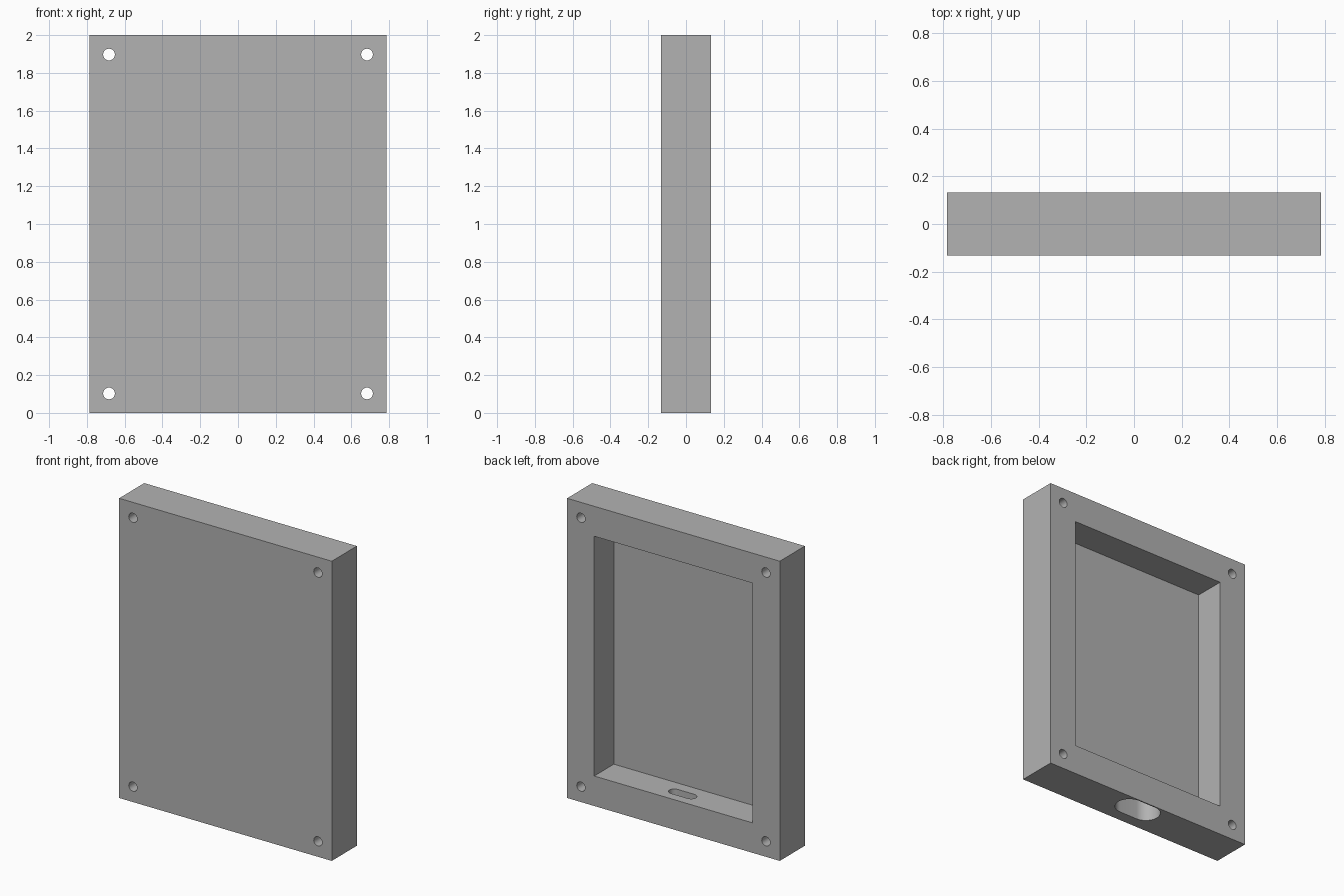
import bpy
import bmesh
import math
from mathutils import Matrix

W, D, H = 1.57, 0.265, 2.0      # outer size
RIM = 0.2                       # width of the frame around the pocket
PANEL = 0.058                   # thickness of the front panel
SLOT_Y = 0.035                  # centre line of the cable slot

cube = bpy.data.objects.get("Cube")
if cube:
    bpy.data.objects.remove(cube, do_unlink=True)

grey = bpy.data.materials.new("plain_grey")
grey.use_nodes = True
colour = (0.448, 0.448, 0.448, 1)
grey.diffuse_color = colour
grey.node_tree.nodes["Principled BSDF"].inputs["Base Color"].default_value = colour


def box(name, lo, hi):
    """Axis-aligned box between two corners."""
    bm = bmesh.new()
    size = [b - a for a, b in zip(lo, hi)]
    mid = [(a + b) / 2 for a, b in zip(lo, hi)]
    bmesh.ops.create_cube(bm, size=1, matrix=Matrix.Translation(mid) @ Matrix.Diagonal((*size, 1)))
    return finish(name, bm)


def slot(name, half, radius, z0, z1, steps=24):
    """Upright prism with a round-ended outline along x."""
    bm = bmesh.new()
    ring = []
    for side in (1, -1):
        for i in range(steps + 1):
            a = math.pi * (i / steps - 0.5)
            x = side * (half + radius * math.cos(a))
            y = side * radius * math.sin(a)
            ring.append(bm.verts.new((x, SLOT_Y + y, z0)))
    base = bm.faces.new(ring)
    top = bmesh.ops.extrude_face_region(bm, geom=[base])["geom"]
    verts = [v for v in top if isinstance(v, bmesh.types.BMVert)]
    bmesh.ops.translate(bm, verts=verts, vec=(0, 0, z1 - z0))
    bmesh.ops.recalc_face_normals(bm, faces=bm.faces)
    return finish(name, bm)


def drill(name, x, z, radius):
    """Cylinder through the full depth."""
    bm = bmesh.new()
    place = Matrix.Translation((x, 0, z)) @ Matrix.Rotation(math.pi / 2, 4, "X")
    bmesh.ops.create_cone(bm, cap_ends=True, segments=40, radius1=radius, radius2=radius,
                          depth=D * 2, matrix=place)
    return finish(name, bm)


def finish(name, bm):
    mesh = bpy.data.meshes.new(name)
    bm.to_mesh(mesh)
    bm.free()
    mesh.materials.append(grey)
    obj = bpy.data.objects.new(name, mesh)
    bpy.context.collection.objects.link(obj)
    return obj


# Solid slab that becomes the shallow tray
tray = box("wall_tray", (-W / 2, -D / 2, 0), (W / 2, D / 2, H))

# Back pocket, stepped cable slot in the bottom rim, corner screw holes
cutters = [
    box("pocket_cutter", (-W / 2 + RIM, -D / 2 + PANEL, RIM), (W / 2 - RIM, D, H - RIM)),
    slot("outer_slot_cutter", 0.066, 0.09, -0.1, 0.155),
    slot("inner_slot_cutter", 0.062, 0.035, 0.1, RIM + 0.1),
]
for x in (-0.683, 0.683):
    for z in (0.103, H - 0.103):
        cutters.append(drill("screw_hole_cutter", x, z, 0.031))

# Apply the cuts and drop the cutters
bpy.context.view_layer.objects.active = tray
for cutter in cutters:
    cutter.hide_render = True
    cut = tray.modifiers.new("cut", "BOOLEAN")
    cut.operation = "DIFFERENCE"
    cut.solver = "EXACT"
    cut.object = cutter
    bpy.ops.object.modifier_apply(modifier=cut.name)
    bpy.data.objects.remove(cutter, do_unlink=True)

# Smooth round walls, crisp edges
bpy.ops.object.select_all(action="DESELECT")
tray.select_set(True)
bpy.ops.object.shade_smooth_by_angle(angle=math.radians(30))
